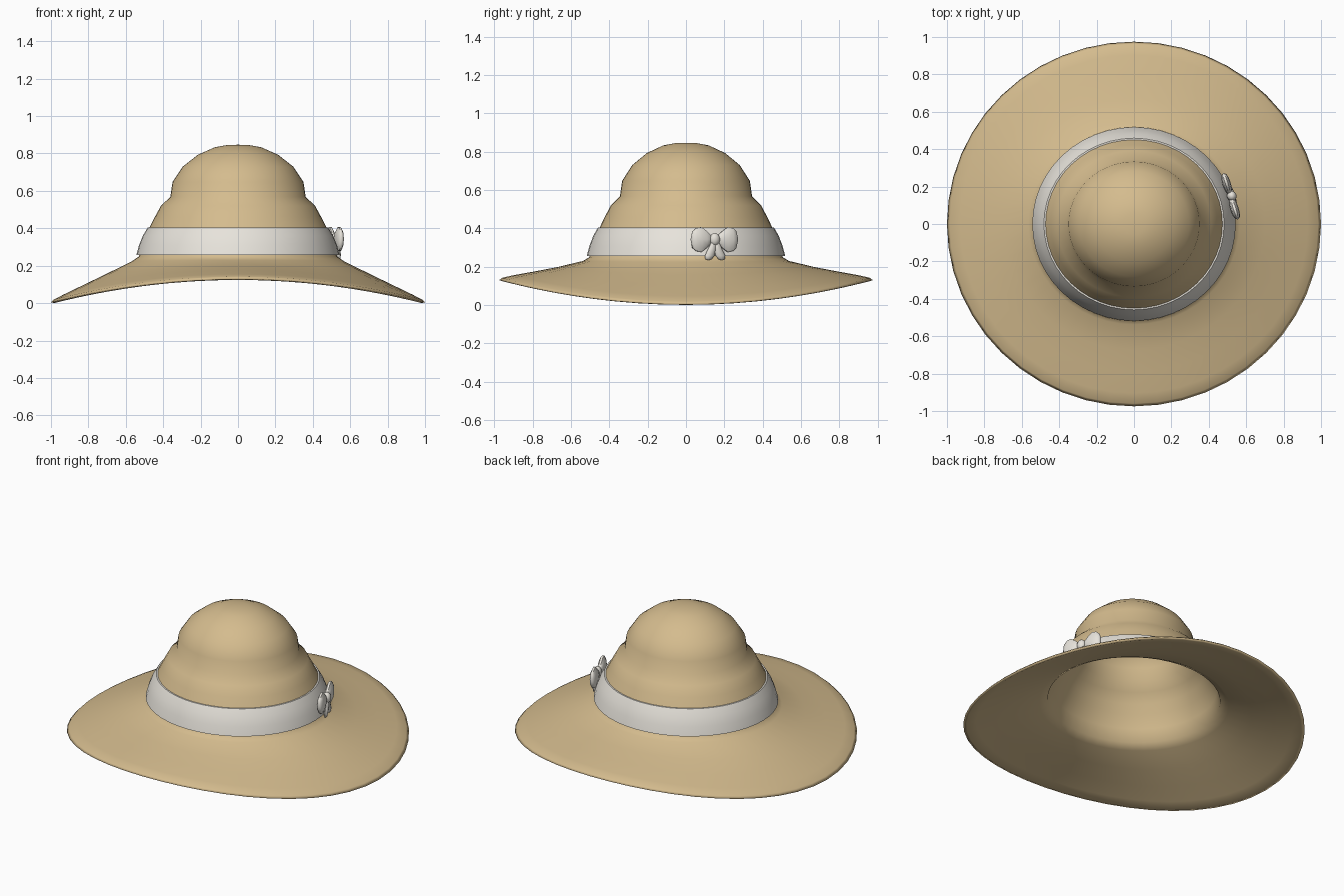
import bpy, bmesh
from math import sin, cos, pi

if "Cube" in bpy.data.objects:
    bpy.data.objects.remove(bpy.data.objects["Cube"])

SEG = 48


def material(name, rgb):
    m = bpy.data.materials.new(name)
    m.diffuse_color = (*rgb, 1)
    m.use_nodes = True
    m.node_tree.nodes["Principled BSDF"].inputs["Base Color"].default_value = m.diffuse_color
    return m


straw = material("straw", (0.66, 0.50, 0.27))
ribbon = material("ribbon", (0.80, 0.77, 0.71))


def finish(name, bm, mat, angle=None):
    bmesh.ops.recalc_face_normals(bm, faces=bm.faces)
    for f in bm.faces:
        f.smooth = True
    me = bpy.data.meshes.new(name)
    bm.to_mesh(me)
    bm.free()
    ob = bpy.data.objects.new(name, me)
    bpy.context.collection.objects.link(ob)
    me.materials.append(mat)
    if angle:
        bpy.ops.object.select_all(action='DESELECT')
        ob.select_set(True)
        bpy.context.view_layer.objects.active = ob
        bpy.ops.object.shade_smooth_by_angle(angle=angle)
    return ob


def loft(bm, rings, closed=False):
    """Bridge rings of points; one-point rings become poles."""
    vs = [[bm.verts.new(p) for p in ring] for ring in rings]
    pairs = list(zip(vs, vs[1:])) + ([(vs[-1], vs[0])] if closed else [])
    for a, b in pairs:
        n = max(len(a), len(b))
        for i in range(n):
            j = (i + 1) % n
            if len(a) == 1:
                bm.faces.new((a[0], b[i], b[j]))
            elif len(b) == 1:
                bm.faces.new((a[i], a[j], b[0]))
            else:
                bm.faces.new((a[i], a[j], b[j], b[i]))


def hat_ring(r, z, lift=0.0, sy=0.952):
    """Oval ring; lift raises the front and back to give the saddle curve."""
    if r == 0:
        return [(0, 0, z)]
    return [(r * cos(t), r * sy * sin(t), z + lift * sin(t) ** 2)
            for t in (2 * pi * i / SEG for i in range(SEG))]


# Hat: outer crown, brim top, rim, brim underside, inner crown
crown = [(0, .847), (.06, .845), (.125, .833), (.215, .793), (.295, .73), (.35, .648),
         (.362, .568), (.412, .52), (.445, .46), (.473, .405), (.51, .33), (.53, .25)]
brim = [(.565, .225, .005, .952), (.70, .158, .04, .96), (.82, .10, .075, .967),
        (.93, .047, .108, .972), (.985, .019, .123, .975)]
rings = [hat_ring(*p) for p in crown + brim]
rings.append(hat_ring(1.0, .003, .127, .975))
rings += [hat_ring(r - .005, z - .018, l, s) for r, z, l, s in reversed(brim)]
rings += [hat_ring(max(r - .02, 0), z - .014) for r, z in reversed(crown)]
bm = bmesh.new()
loft(bm, rings)
finish("straw_hat", bm, straw)

# Ribbon band around the crown
band = [(.482, .405), (.508, .362), (.529, .31), (.544, .256),
        (.525, .256), (.50, .33), (.465, .405)]
bm = bmesh.new()
loft(bm, [hat_ring(*p) for p in band], closed=True)
finish("hat_band", bm, ribbon, 0.8)


def place_on_band(ob):
    ob.location = (.517, .148, .342)
    ob.rotation_euler = (0, 0, .305)


def lobe(stations, angle_n=10):
    """Flattened oval sections along y: (y, half height, half depth, z, x)."""
    out = []
    for y, h, d, z, x in stations:
        out.append([(x, y, z)] if h == 0 else
                   [(x + d * cos(t), y, z + h * sin(t))
                    for t in (2 * pi * i / angle_n for i in range(angle_n))])
    return out


# Bow loops
loop = [(.008, 0, 0, 0, 0), (.02, .024, .014, 0, 0), (.045, .048, .02, 0, 0),
        (.072, .068, .022, 0, 0), (.10, .063, .02, 0, 0),
        (.12, .045, .014, 0, 0), (.13, 0, 0, 0, 0)]
for side, label in ((-1, "front"), (1, "back")):
    bm = bmesh.new()
    loft(bm, lobe([(y * side, h, d, z, x) for y, h, d, z, x in loop]))
    place_on_band(finish("bow_loop_" + label, bm, ribbon, 0.8))

    # Bow tails, widening downward and ending in a shallow point
    tail = [(-.005, .006, .010, .008), (-.05, .017, .022, .011),
            (-.085, .03, .026, .011), (-.103, .036, .017, .006)]
    bm = bmesh.new()
    tail_rings = [[(.012 + d * cos(t), side * y + w * sin(t), z)
                   for t in (2 * pi * i / 8 for i in range(8))] for z, y, w, d in tail]
    loft(bm, [[(.01, 0, 0)]] + tail_rings + [[(.012, side * .036, -.108)]])
    place_on_band(finish("bow_tail_" + label, bm, ribbon, 0.8))

# Bow knot
bm = bmesh.new()
bmesh.ops.create_uvsphere(bm, u_segments=12, v_segments=8, radius=.03)
bmesh.ops.scale(bm, vec=(.85, .95, 1.15), verts=bm.verts)
bmesh.ops.translate(bm, vec=(.006, 0, 0), verts=bm.verts)
place_on_band(finish("bow_knot", bm, ribbon, 0.8))
